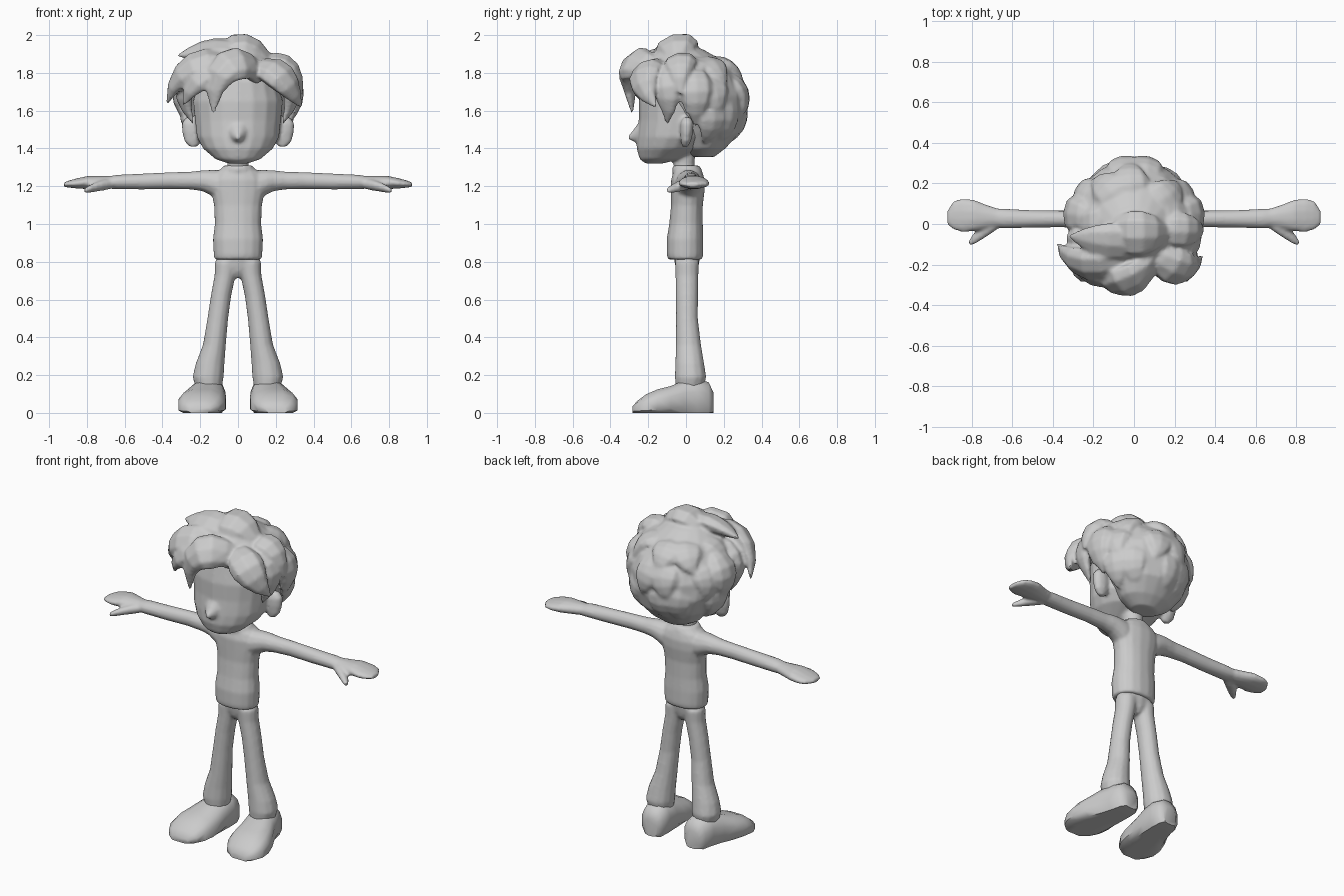
import bpy, bmesh, math
from mathutils import Vector

grey = bpy.data.materials.new("plain_grey")
grey.diffuse_color = (0.6, 0.6, 0.6, 1)


def skin(name, rings):
    """Skin a list of vertex loops and close both ends."""
    bm = bmesh.new()
    loops = [[bm.verts.new(p) for p in r] for r in rings]
    n = len(loops[0])
    for a, b in zip(loops, loops[1:]):
        for i in range(n):
            j = (i + 1) % n
            bm.faces.new((a[i], a[j], b[j], b[i]))
    bm.faces.new(loops[0])
    bm.faces.new(loops[-1])
    bmesh.ops.recalc_face_normals(bm, faces=bm.faces)
    me = bpy.data.meshes.new(name)
    bm.to_mesh(me)
    bm.free()
    me.materials.append(grey)
    ob = bpy.data.objects.new(name, me)
    bpy.context.collection.objects.link(ob)
    return ob


def loft(name, axis, rows, n=12, side=1, floor=None, power=1.0):
    """Rows are (x, y, z, radius a, radius b), with rings square to the axis."""
    rings = []
    for x, y, z, a, b in rows:
        ring = []
        for i in range(n):
            t = 2 * math.pi * (i + 0.5) / n
            c, s = math.cos(t), math.sin(t)
            u = a * math.copysign(abs(c) ** power, c)
            v = b * math.copysign(abs(s) ** power, s)
            p = {"x": (x, y + u, z + v), "y": (x + u, y, z + v), "z": (x + u, y + v, z)}[axis]
            pz = p[2] if floor is None else max(p[2], floor)
            ring.append((p[0] * side, p[1], pz))
        rings.append(ring)
    return skin(name, rings)


HEAD = Vector((0, 0.03, 1.64))


def lock(name, pts, width, thick=0.045, start=0.45):
    """Leaf-shaped hair lock swept along a four-point curve."""
    p0, p1, p2, p3 = map(Vector, pts)
    rings = []
    for k, w in enumerate((start, 0.8, 1.0, 1.0, 0.82, 0.5, 0.1)):
        t = k / 6
        s = 1 - t
        p = p0 * s**3 + p1 * 3 * s * s * t + p2 * 3 * s * t * t + p3 * t**3
        tan = ((p1 - p0) * s * s + (p2 - p1) * 2 * s * t + (p3 - p2) * t * t).normalized()
        out = p - HEAD
        out = (out - tan * out.dot(tan)).normalized()
        across = tan.cross(out)
        rings.append([p + across * (math.cos(a) * w * width) + out * (math.sin(a) * w * thick)
                      for a in (2 * math.pi * i / 8 for i in range(8))])
    return skin(name, rings)


def blend(name, parts, voxel, smooth):
    """Join overlapping parts and fuse them into one continuous skin."""
    bpy.ops.object.select_all(action="DESELECT")
    for ob in parts:
        ob.select_set(True)
    ob = parts[0]
    bpy.context.view_layer.objects.active = ob
    bpy.ops.object.join()
    ob.name = name
    fuse = ob.modifiers.new("fuse", "REMESH")
    fuse.mode, fuse.voxel_size = "VOXEL", voxel
    relax = ob.modifiers.new("relax", "SMOOTH")
    relax.factor, relax.iterations = 0.5, smooth
    for mod in ("fuse", "relax"):
        bpy.ops.object.modifier_apply(modifier=mod)
    if not ob.data.materials:
        ob.data.materials.append(grey)
    return ob


face, shirt, trousers, hair = [], [], [], []

# Head, nose and neck
face.append(loft("head", "z", [(0, -.17, 1.32, .05, .045), (0, -.14, 1.343, .12, .105), (0, -.09, 1.40, .187, .172),
                               (0, -.06, 1.46, .22, .20), (0, -.05, 1.55, .23, .20), (0, -.04, 1.65, .24, .21),
                               (0, -.03, 1.76, .21, .20), (0, -.02, 1.84, .12, .12)], n=18))
face.append(loft("nose", "y", [(0, -.22, 1.495, .07, .085), (0, -.258, 1.478, .045, .05),
                               (0, -.285, 1.465, .024, .026), (0, -.307, 1.457, .008, .009)], n=10))
face.append(loft("neck", "z", [(0, 0, 1.26, .065, .06), (0, -.01, 1.31, .057, .057), (0, -.01, 1.42, .062, .062)]))

# Shirt
shirt.append(loft("shirt_body", "z", [(0, -.005, .812, .127, .092), (0, -.005, .84, .13, .098),
                                      (0, -.005, .92, .134, .098), (0, 0, 1.0, .124, .09),
                                      (0, .005, 1.10, .128, .085), (0, .01, 1.18, .145, .09),
                                      (0, .01, 1.235, .145, .09), (0, .01, 1.275, .12, .078),
                                      (0, .01, 1.297, .08, .066)], n=16, power=.9))
shirt.append(loft("collar", "z", [(0, .005, 1.265, .09, .075), (0, .005, 1.287, .094, .08),
                                  (0, 0, 1.31, .077, .07)], n=14))

# Trouser seat bridging the two legs
trousers.append(loft("trouser_seat", "z", [(0, .005, .715, .02, .035), (0, .005, .745, .06, .054),
                                           (0, .005, .775, .11, .062), (0, .005, .83, .12, .07)], n=14))

for side, tag in ((-1, "left"), (1, "right")):
    # Arm and sleeve, running into the flat mitten hand
    shirt.append(loft("arm", "x", [(.06, .01, 1.205, .07, .075), (.12, .013, 1.211, .07, .077),
                                   (.155, .016, 1.222, .065, .065), (.19, .02, 1.229, .057, .056),
                                   (.25, .022, 1.23, .048, .048),
                                   (.35, .025, 1.23, .042, .045), (.50, .025, 1.225, .044, .043),
                                   (.64, .027, 1.222, .049, .039), (.69, .03, 1.22, .047, .033)], side=side))
    shirt.append(loft("hand", "x", [(.66, .03, 1.222, .044, .032), (.72, .035, 1.22, .058, .035),
                                    (.79, .042, 1.22, .079, .036), (.85, .043, 1.215, .085, .028),
                                    (.89, .043, 1.212, .072, .02), (.922, .032, 1.208, .035, .012)], side=side))
    shirt.append(loft("thumb", "x", [(.66, .015, 1.215, .032, .026), (.71, -.012, 1.207, .04, .03),
                                     (.75, -.04, 1.197, .038, .026), (.785, -.068, 1.186, .031, .021),
                                     (.815, -.094, 1.176, .014, .012)], n=10, side=side))
    # Flared trouser leg
    trousers.append(loft("trouser_leg", "z", [(.155, .02, .13, .07, .075), (.158, .024, .19, .084, .085),
                                              (.148, .02, .26, .078, .078), (.125, .013, .36, .062, .068),
                                              (.107, .005, .50, .056, .059), (.09, .005, .62, .055, .06),
                                              (.068, .005, .73, .057, .062), (.062, .005, .80, .061, .065)],
                         side=side))
    # Shoe with flat sole and outward toe
    loft(tag + "_shoe", "y", [(.142, .145, .05, .045, .06), (.145, .12, .07, .075, .095),
                              (.15, .06, .075, .086, .108), (.162, -.01, .07, .099, .105),
                              (.178, -.08, .055, .117, .09), (.19, -.15, .045, .128, .082),
                              (.197, -.21, .035, .122, .066), (.20, -.255, .025, .098, .042),
                              (.205, -.284, .015, .058, .02)], side=side, floor=0, power=.8)
    # Ear
    face.append(loft("ear", "z", [(.236, -.005, 1.41, .025, .016), (.24, 0, 1.44, .046, .028),
                                  (.243, .003, 1.49, .055, .036), (.248, .005, 1.535, .052, .036),
                                  (.25, .005, 1.565, .025, .02)], n=10, side=side))
    # Hair in front of and above the ear
    hair.append(lock("side_lock", [(side * .17, -.1, 1.84), (side * .30, -.13, 1.78),
                                   (side * .32, -.08, 1.68), (side * .235, -.10, 1.53)], .085, .045))
    hair.append(lock("ear_lock", [(side * .21, .04, 1.82), (side * .33, .05, 1.76),
                                  (side * .33, .06, 1.65), (side * .26, .05, 1.52)], .09, .045))

# Hair base around the back of the head
hair.append(loft("hair_base", "z", [(0, .09, 1.355, .08, .06), (0, .10, 1.40, .16, .11), (0, .12, 1.48, .22, .165),
                                    (0, .11, 1.58, .27, .205), (0, .07, 1.68, .29, .24), (0, .03, 1.78, .27, .24),
                                    (0, 0, 1.86, .205, .205), (0, -.03, 1.92, .13, .13),
                                    (0, -.04, 1.95, .06, .07)], n=16))

# Swept fringe and crown locks: four curve points, then width, thickness and root fullness
for pts, width, thick, root in (
        ([(.10, -.16, 1.80), (.03, -.30, 1.90), (-.15, -.315, 1.86), (-.13, -.285, 1.59)], .105, .06, .75),
        ([(0, -.13, 1.84), (-.16, -.25, 1.89), (-.33, -.20, 1.83), (-.375, -.10, 1.64)], .10, .06, .7),
        ([(-.02, -.16, 1.82), (-.12, -.25, 1.84), (-.24, -.28, 1.78), (-.29, -.21, 1.63)], .09, .055, .5),
        ([(.08, -.14, 1.82), (.20, -.23, 1.85), (.27, -.26, 1.74), (.335, -.16, 1.62)], .10, .06, .7),
        ([(.08, -.08, 1.87), (-.05, -.1, 1.95), (-.2, -.08, 1.92), (-.32, -.06, 1.89)], .10, .055, .5),
        ([(-.10, -.05, 1.87), (-.03, -.05, 1.965), (.10, -.05, 1.96), (.19, -.05, 1.82)], .12, .075, .6),
        ([(.10, -.02, 1.84), (.2, -.03, 1.87), (.31, -.04, 1.87), (.34, -.03, 1.69)], .09, .055, .5)):
    hair.append(lock("crown_lock", pts, width, thick, root))


def on_head(az, el, lift=0.0):
    a, e = math.radians(az), math.radians(el)
    return HEAD + Vector((math.sin(a) * math.cos(e) * (.28 + lift),
                          math.cos(a) * math.cos(e) * (.265 + lift),
                          math.sin(e) * (.255 + lift)))


# Overlapping rows of locks down the back
for row, (top, low, count, spread, width) in enumerate(
        [(72, 22, 5, 95, .095), (42, -12, 6, 95, .09), (12, -48, 5, 72, .085)]):
    for i in range(count):
        az = -spread + 2 * spread * i / (count - 1)
        bend = 10 if (i + row) % 2 else -8
        hair.append(lock("back_lock", [on_head(az, top, -.03), on_head(az + bend, top * .7 + low * .3, .02),
                                       on_head(az + bend, top * .3 + low * .7, .037),
                                       on_head(az, low, .027)], width, .04))

# Fuse each garment, the head and the hair into clean skins
blend("head", face, .010, 4)
blend("shirt_and_arms", shirt, .009, 4)
blend("trousers", trousers, .010, 4)
blend("hair", hair, .010, 4)

# Smooth shading with crisp edges kept
bpy.ops.object.select_all(action="SELECT")
bpy.ops.object.shade_smooth_by_angle(angle=math.radians(50))
